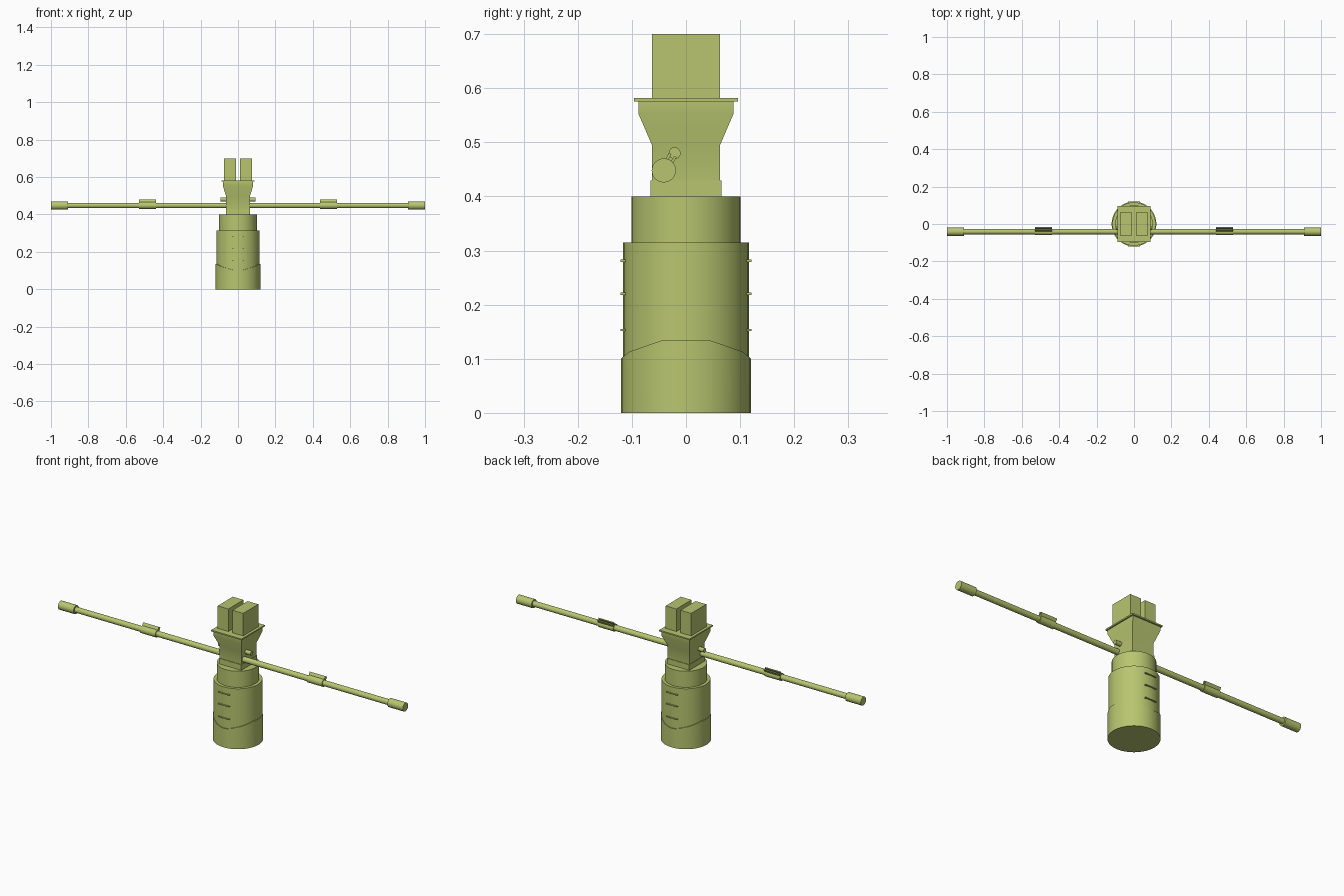
import bpy
import bmesh
from math import sin, cos, tau, radians, atan2
from mathutils import Matrix, Vector

cube = bpy.data.objects.get("Cube")
if cube:
    bpy.data.objects.remove(cube)

olive = bpy.data.materials.new("olive_green")
olive.use_nodes = True
colour = (0.48, 0.56, 0.16, 1)
olive.diffuse_color = colour
olive.node_tree.nodes["Principled BSDF"].inputs["Base Color"].default_value = colour
parts = []


def finish(name, bm):
    bmesh.ops.recalc_face_normals(bm, faces=bm.faces)
    mesh = bpy.data.meshes.new(name)
    bm.to_mesh(mesh)
    bm.free()
    mesh.materials.append(olive)
    obj = bpy.data.objects.new(name, mesh)
    bpy.context.collection.objects.link(obj)
    parts.append(obj)
    return obj


def loft(name, rings, cap_top=True):
    """Join rings of points into a skin, closed at the ends."""
    bm = bmesh.new()
    rows = [[bm.verts.new(p) for p in ring] for ring in rings]
    n = len(rows[0])
    for low, high in zip(rows, rows[1:]):
        for i in range(n):
            j = (i + 1) % n
            bm.faces.new((low[i], low[j], high[j], high[i]))
    bm.faces.new(rows[0])
    if cap_top:
        bm.faces.new(rows[-1])
    return finish(name, bm)


def circle(radius, height, n=36):
    """Height may be a number or a function of y."""
    ring = [(radius * cos(tau * i / n), radius * sin(tau * i / n)) for i in range(n)]
    return [(x, y, height(y) if callable(height) else height) for x, y in ring]


def rectangle(hx, hy, z):
    return [(-hx, -hy, z), (hx, -hy, z), (hx, hy, z), (-hx, hy, z)]


def box(name, centre, size, tilt=0):
    bm = bmesh.new()
    place = Matrix.Translation(centre) @ Matrix.Rotation(tilt, 4, 'X') @ Matrix.Diagonal((*size, 1))
    bmesh.ops.create_cube(bm, size=1, matrix=place)
    return finish(name, bm)


def rod(name, x0, x1, y, z, radius, n=16):
    bm = bmesh.new()
    place = Matrix.Translation(((x0 + x1) / 2, y, z)) @ Matrix.Rotation(tau / 4, 4, 'Y')
    bmesh.ops.create_cone(bm, cap_ends=True, segments=n, radius1=radius,
                          radius2=radius, depth=abs(x1 - x0), matrix=place)
    return finish(name, bm)


# Round body with a stepped neck
loft("body", [circle(0.116, 0.002), circle(0.116, 0.315),
              circle(0.101, 0.315), circle(0.101, 0.4)])


# Base sleeve whose rim is high at the sides and low at front and back
def rim(y):
    d = abs(y)
    if d < 0.042:
        return 0.135
    if d < 0.107:
        return 0.135 - (d - 0.042) * 0.35
    return 0.112 - (d - 0.107) * 0.92


inner = [(x * 0.96, y * 0.96, z) for x, y, z in circle(0.12, rim)]
loft("base_sleeve", [circle(0.12, 0), circle(0.12, rim), inner], cap_top=False)

# Thin grip ridges on front and back
for side in (-1, 1):
    for z in (0.153, 0.22, 0.281):
        box("grip_ridge", (0, side * 0.1165, z), (0.064, 0.009, 0.004))

# Square neck, flared head and its top plate
loft("neck_collar", [rectangle(0.065, 0.066, z) for z in (0.4, 0.429)])
loft("flared_head", [rectangle(0.063, 0.063, 0.4), rectangle(0.063, 0.063, 0.495),
                     rectangle(0.081, 0.088, 0.553), rectangle(0.081, 0.088, 0.576)])
loft("top_plate", [rectangle(0.088, 0.096, z) for z in (0.575, 0.582)])

# Cross bar and the short pin above it
BAR = Vector((0, -0.041, 0.448))
rod("cross_bar", -0.95, 0.95, BAR.y, BAR.z, 0.0145)
rod("cross_pin", -0.094, 0.094, -0.021, 0.48, 0.011)

# Paired parts: prongs, bar end caps and split clamps
lug = Vector((0, 0.5, 0.85)).normalized()
across = Vector((0, lug.z, -lug.y))
tilt = -atan2(lug.y, lug.z)
for s in (-1, 1):
    box("prong", (s * 0.043, 0, 0.64), (0.062, 0.125, 0.12))
    rod("bar_end_cap", s * 0.91, s * 1.0, BAR.y, BAR.z, 0.0225)
    rod("clamp_sleeve", s * 0.438, s * 0.528, BAR.y, BAR.z, 0.019)
    for edge in (-1, 1):
        centre = BAR + lug * 0.021 + across * edge * 0.0055
        centre.x = s * 0.483
        box("clamp_lug", centre, (0.09, 0.005, 0.024), tilt)

# Smooth the round surfaces, keep the corners crisp
bpy.ops.object.select_all(action='DESELECT')
for obj in parts:
    obj.select_set(True)
bpy.context.view_layer.objects.active = parts[0]
bpy.ops.object.shade_smooth_by_angle(angle=radians(30))
